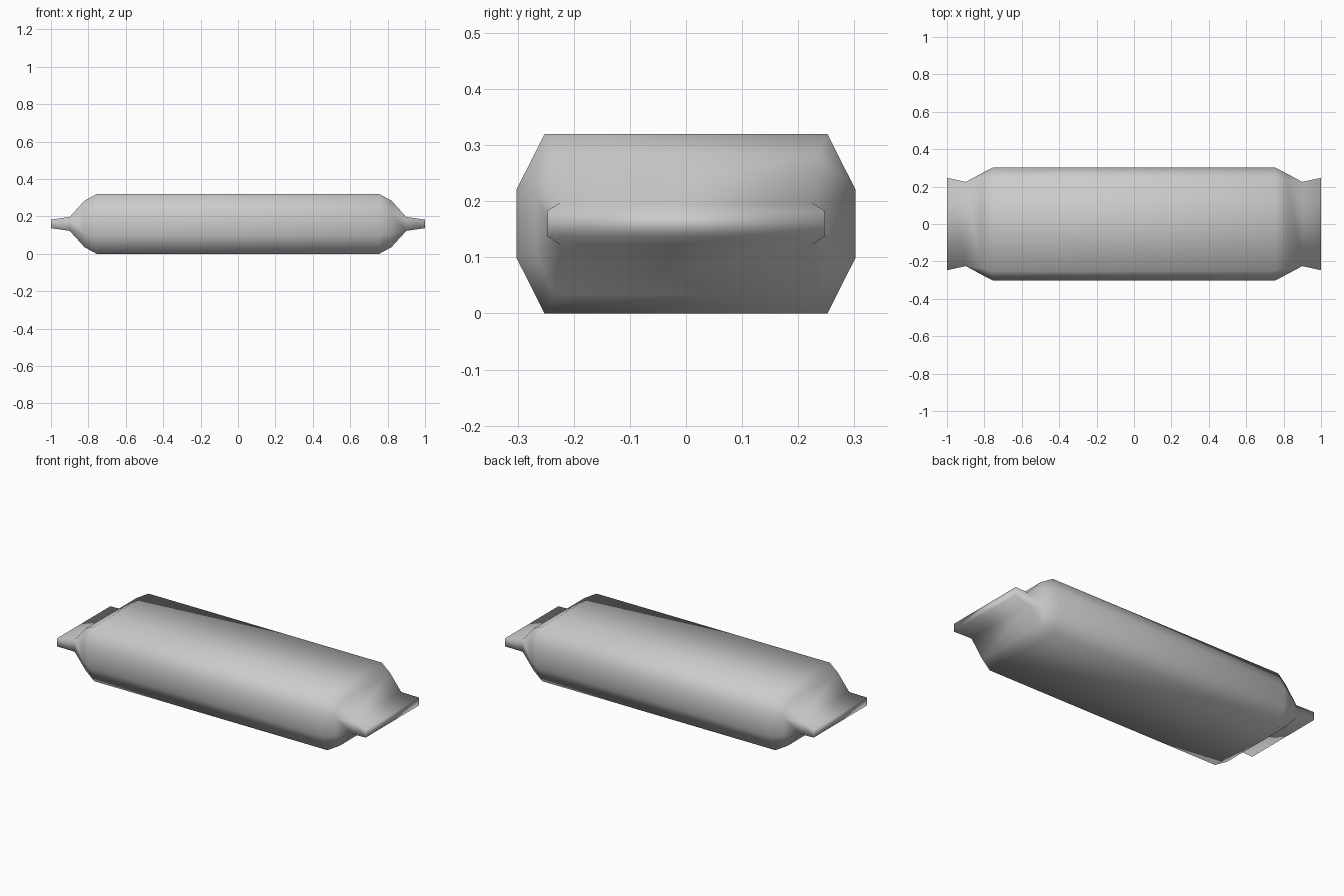
import bpy
import bmesh

if "Cube" in bpy.data.objects:
    bpy.data.objects.remove(bpy.data.objects["Cube"], do_unlink=True)

CENTRE_Z = 0.16


def material(name, colour):
    mat = bpy.data.materials.new(name)
    mat.use_nodes = True
    mat.diffuse_color = colour
    bsdf = mat.node_tree.nodes["Principled BSDF"]
    bsdf.inputs["Base Color"].default_value = colour
    return mat


def section(bm, x, top_y, top_z, side_y, side_z):
    """Eight-sided cross-section, mirrored in both directions."""
    quarter = [(side_y, side_z), (top_y, top_z)]
    half = quarter + [(-y, z) for y, z in reversed(quarter)]
    ring = half + [(-y, -z) for y, z in half]
    return [bm.verts.new((x, y, z + CENTRE_Z)) for y, z in ring]


# Half sections from the middle outwards: x, top y, top z, side y, side z.
# The crimped end sections pinch down to plain rectangles.
half = [
    (0.755, 0.252, 0.16, 0.302, 0.061),
    (0.82, 0.235, 0.125, 0.268, 0.052),
    (0.90, 0.225, 0.037, 0.225, 0.037),
    (1.00, 0.247, 0.023, 0.247, 0.023),
]
stations = [(-s[0], *s[1:]) for s in reversed(half)] + half

# Skin the wrapper from end to end, including the flat crimp ends
bm = bmesh.new()
rings = [section(bm, *s) for s in stations]
for a, b in zip(rings, rings[1:]):
    for i in range(len(a)):
        j = (i + 1) % len(a)
        bm.faces.new((a[i], a[j], b[j], b[i]))
bm.faces.new(rings[0])
bm.faces.new(rings[-1])
bmesh.ops.remove_doubles(bm, verts=bm.verts[:], dist=0.0001)
bmesh.ops.recalc_face_normals(bm, faces=bm.faces[:])
for face in bm.faces:
    face.smooth = True

mesh = bpy.data.meshes.new("bar_wrapper")
bm.to_mesh(mesh)
bm.free()
mesh.materials.append(material("light grey", (0.6, 0.6, 0.6, 1)))
wrapper = bpy.data.objects.new("bar_wrapper", mesh)
bpy.context.collection.objects.link(wrapper)
